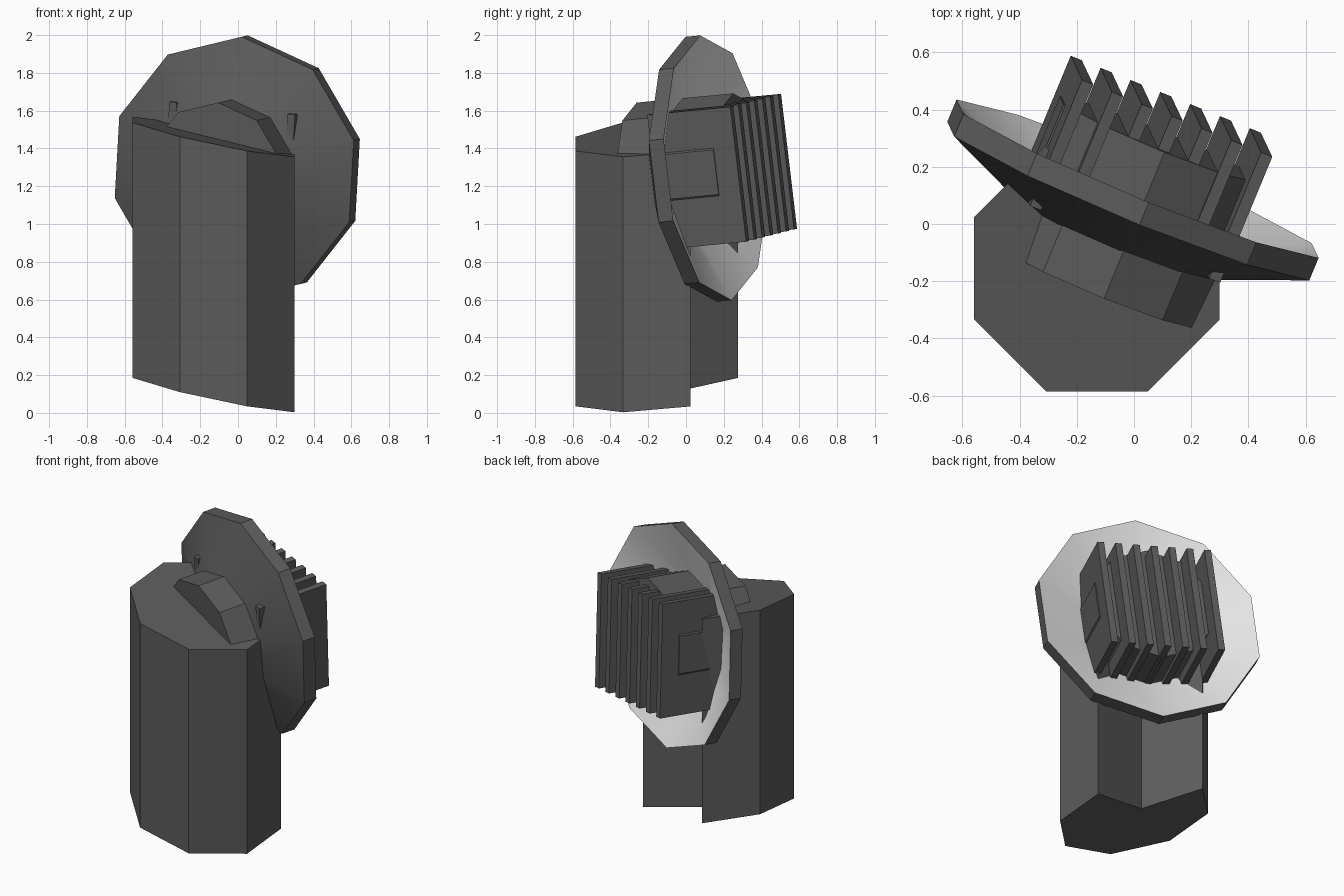
import bpy
import bmesh
from math import cos, sin, tau, radians
from mathutils import Matrix, Vector

cube = bpy.data.objects.get("Cube")
if cube:
    bpy.data.objects.remove(cube, do_unlink=True)


def material(name, value):
    mat = bpy.data.materials.new(name)
    mat.use_nodes = True
    colour = (value, value, value, 1)
    mat.diffuse_color = colour
    mat.node_tree.nodes["Principled BSDF"].inputs["Base Color"].default_value = colour
    return mat


DARK = material("dark grey", 0.105)
LIGHT = material("pale grey", 0.78)

# Tilted frame of the dish: local x across, y along its axis to the back, z up
axis = Vector((0.383, 0.924, 0.088)).normalized()
up = Vector((0.055, -0.118, 0.992))
up = (up - axis * up.dot(axis)).normalized()
across = axis.cross(up)
FRAME = Matrix((across, axis, up)).transposed().to_4x4()
FRAME.translation = (-0.02, 0.08, 1.29)


def finish(name, bm, matrix=None, mats=(DARK,)):
    bmesh.ops.recalc_face_normals(bm, faces=bm.faces)
    mesh = bpy.data.meshes.new(name)
    bm.to_mesh(mesh)
    bm.free()
    for mat in mats:
        mesh.materials.append(mat)
    obj = bpy.data.objects.new(name, mesh)
    bpy.context.collection.objects.link(obj)
    if matrix:
        obj.matrix_world = matrix
    return obj


def loft(bm, rings):
    """Join successive rings of points with quads."""
    loops = [[bm.verts.new(p) for p in ring] for ring in rings]
    faces = []
    for a, b in zip(loops, loops[1:]):
        for i in range(len(a)):
            j = (i + 1) % len(a)
            faces.append(bm.faces.new((a[i], a[j], b[j], b[i])))
    return loops, faces


def decagon(radius, depth, offset=0.0):
    return [(offset + radius * cos(tau * (i / 10 + 0.25)), depth,
             radius * sin(tau * (i / 10 + 0.25))) for i in range(10)]


# Eight-sided column with parallel sloping ends and one corner pushed inward
outline = [(-0.13 + 0.465 * cos(tau * (i + 0.5) / 8),
            -0.155 + 0.465 * sin(tau * (i + 0.5) / 8)) for i in range(8)]
outline[1] = (-0.1, -0.05)


def slope(x, y, base):
    return (x, y, base - 0.212 * (x - 0.3) + 0.087 * (y + 0.335))


bm = bmesh.new()
loops, _ = loft(bm, [[slope(x, y, base) for x, y in outline] for base in (0.003, 1.355)])
for loop in loops:
    bm.faces.new(loop)
finish("column", bm)

# Conical dish with a thick rim and a pale inside
bm = bmesh.new()
profile = [(0.3, -0.172), (0.707, 0.0), (0.707, 0.085), (0.3, -0.087)]
_, faces = loft(bm, [decagon(r, d) for r, d in profile])
for face in faces[20:]:
    face.material_index = 1
dish = finish("dish", bm, FRAME, (DARK, LIGHT))
bpy.ops.object.select_all(action="DESELECT")
bpy.context.view_layer.objects.active = dish
dish.select_set(True)
bpy.ops.object.shade_smooth_by_angle(angle=radians(30))

# Ten-sided barrel through the middle of the dish
bm = bmesh.new()
loops, _ = loft(bm, [decagon(0.385, d, 0.015) for d in (-0.315, 0.24)])
for loop in loops:
    bm.faces.new(loop)
finish("barrel", bm, FRAME)

# Row of cooling fins behind the dish
bm = bmesh.new()
for i in range(7):
    centre = Vector((0.015 + (i - 3) * 0.113, 0.124, -0.023))
    scale = Matrix.Diagonal((0.042, 0.478, 0.72, 1))
    bmesh.ops.create_cube(bm, size=1, matrix=Matrix.Translation(centre) @ scale)
finish("cooling_fins", bm, FRAME)
